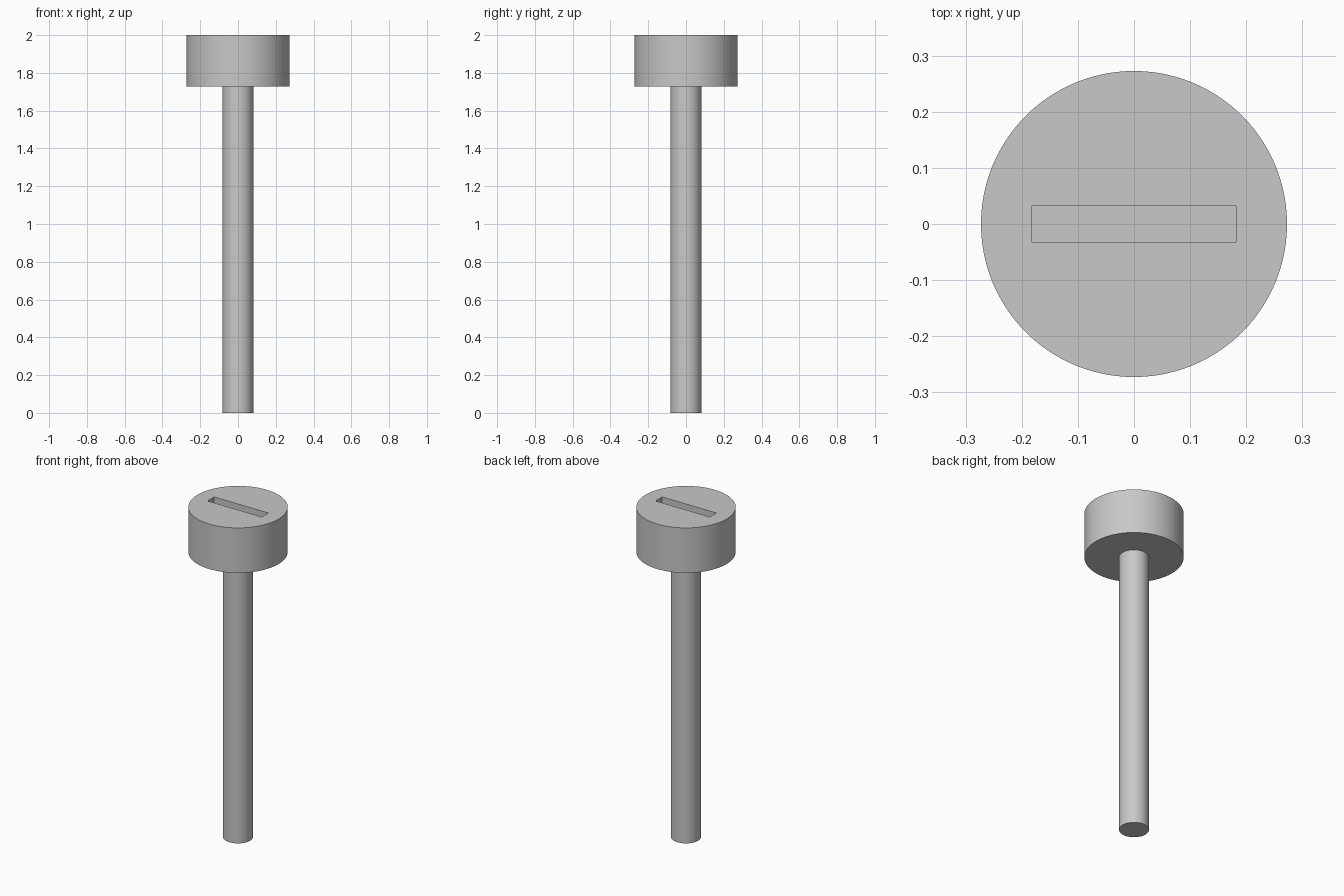
import bpy
import math

cube = bpy.data.objects.get("Cube")
if cube:
    bpy.data.objects.remove(cube, do_unlink=True)

# One plain steel grey for the whole screw
GREY = (0.58, 0.58, 0.58, 1)
steel = bpy.data.materials.new("steel_grey")
steel.use_nodes = True
steel.diffuse_color = GREY
steel.node_tree.nodes["Principled BSDF"].inputs["Base Color"].default_value = GREY


def cylinder(name, radius, bottom, top):
    bpy.ops.mesh.primitive_cylinder_add(
        vertices=96, radius=radius, depth=top - bottom,
        location=(0, 0, (bottom + top) / 2))
    obj = bpy.context.object
    obj.name = name
    obj.data.materials.append(steel)
    return obj


UNIT = 2 / 22
HEAD_BOTTOM = 19 * UNIT

# Shaft and cylindrical head
shaft = cylinder("shaft", 0.9 * UNIT, 0, HEAD_BOTTOM)
head = cylinder("head", 3 * UNIT, HEAD_BOTTOM, 2)

# Straight driver slot cut into the top of the head
SLOT_DEPTH = UNIT
bpy.ops.mesh.primitive_cube_add(size=1, location=(0, 0, 2))
cutter = bpy.context.object
cutter.name = "slot_cutter"
cutter.dimensions = (4 * UNIT, 0.7 * UNIT, 2 * SLOT_DEPTH)
bpy.ops.object.transform_apply(location=False, rotation=False, scale=True)
cutter.data.materials.append(steel)
cutter.hide_render = True

cut = head.modifiers.new("slot", "BOOLEAN")
cut.operation = "DIFFERENCE"
cut.solver = "EXACT"
cut.object = cutter
bpy.ops.object.select_all(action="DESELECT")
head.select_set(True)
bpy.context.view_layer.objects.active = head
bpy.ops.object.modifier_apply(modifier=cut.name)
bpy.data.objects.remove(cutter, do_unlink=True)

# Smooth round sides, sharp rims
for obj in (shaft, head):
    bpy.ops.object.select_all(action="DESELECT")
    obj.select_set(True)
    bpy.context.view_layer.objects.active = obj
    bpy.ops.object.shade_smooth_by_angle(angle=math.radians(30))
